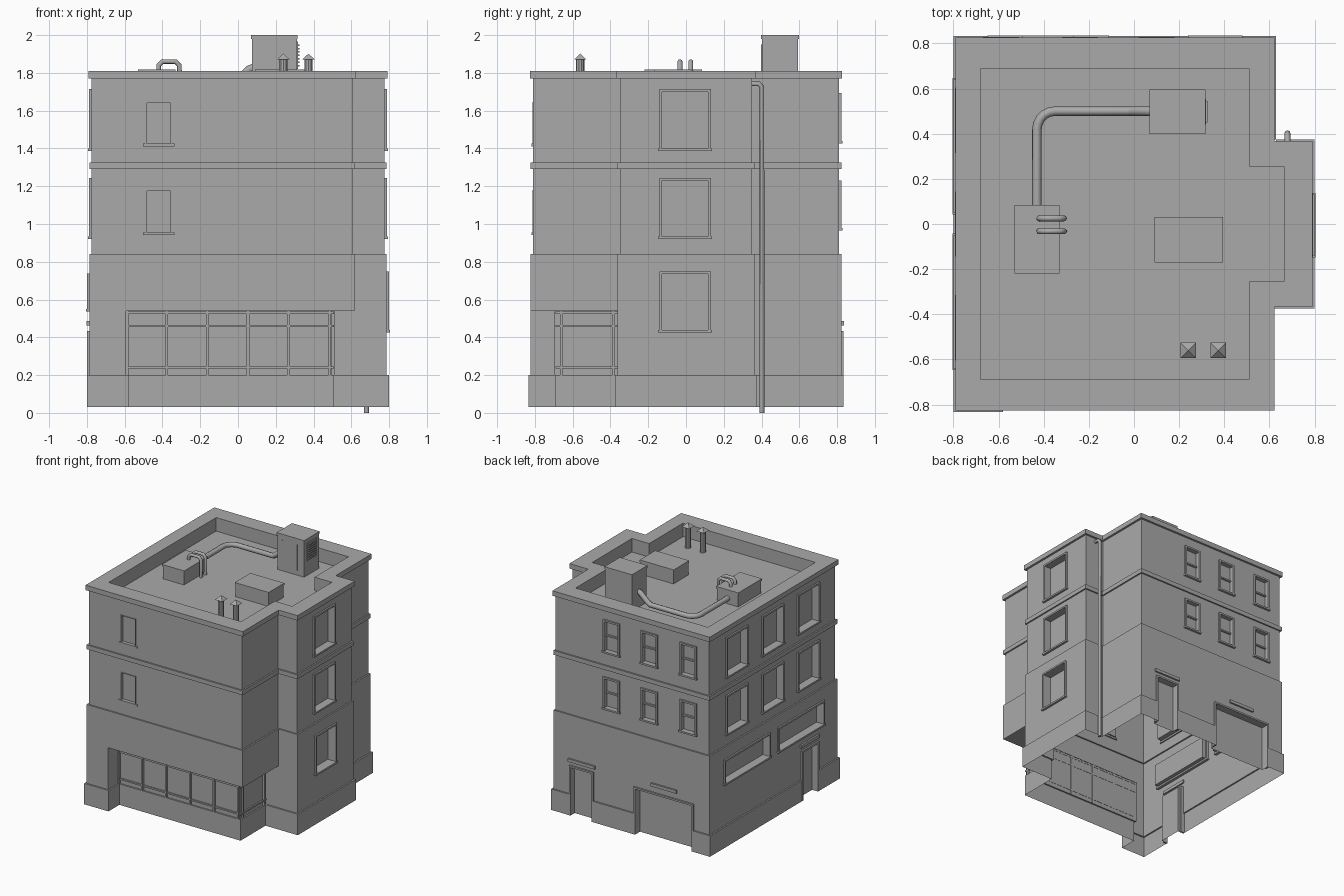
import bpy, bmesh, math
from mathutils import Vector, Matrix

if "Cube" in bpy.data.objects:
    bpy.data.objects.remove(bpy.data.objects["Cube"])

grey = bpy.data.materials.new("plain grey")
grey.use_nodes = True
grey.diffuse_color = (0.4, 0.4, 0.4, 1)
grey.node_tree.nodes["Principled BSDF"].inputs["Base Color"].default_value = (0.4, 0.4, 0.4, 1)


def finish(name, bm):
    mesh = bpy.data.meshes.new(name)
    bm.to_mesh(mesh)
    bm.free()
    mesh.materials.append(grey)
    ob = bpy.data.objects.new(name, mesh)
    bpy.context.collection.objects.link(ob)
    return ob


def quad(bm, *pts):
    return bm.faces.new([bm.verts.new(p) for p in pts])


def box(bm, x0, x1, y0, y1, z0, z1):
    m = Matrix.Translation(((x0 + x1) / 2, (y0 + y1) / 2, (z0 + z1) / 2))
    bmesh.ops.create_cube(bm, size=1, matrix=m @ Matrix.Diagonal((x1 - x0, y1 - y0, z1 - z0, 1)))


# Wall directions and how far each main wall plane lies from the centre
SIDES = {"front": (Vector((0, -1, 0)), .81), "back": (Vector((0, 1, 0)), .81),
         "left": (Vector((1, 0, 0)), .775), "right": (Vector((-1, 0, 0)), .775)}

# Openings: side, centre, width, bottom, top, recess depth, kind
openings = []
for z0, z1 in ((1.40, 1.70), (.935, 1.23)):
    openings += [("right", y, .25, z0, z1, .05, "window") for y in (.46, 0, -.46)]
for z0, z1 in ((1.40, 1.70), (.935, 1.23), (.44, .735)):
    openings.append(("left", -.005, .245, z0, z1, .05, "window"))
for z0, z1 in ((1.44, 1.68), (.98, 1.215)):
    openings += [("back", x, .12, z0, z1, .025, "sash") for x in (.10, -.24, -.59)]
for z0, z1 in ((1.425, 1.64), (.955, 1.175)):
    openings.append(("front", -.42, .125, z0, z1, .02, "small"))
openings += [("right", y, .565, .55, .725, .04, "window") for y in (.345, -.345)]
openings += [("right", -.46, .19, .03, .42, .03, "door"), ("back", .36, .19, .03, .42, .03, "door"),
             ("back", -.38, .51, .03, .40, .04, "door")]

# Footprints, counterclockwise
body = [(-.775, -.81), (.605, -.81), (.605, -.35), (.775, -.35),
        (.775, .35), (.605, .35), (.605, .81), (-.775, .81)]
shop = [(-.775, -.81), (-.605, -.81), (-.605, -.67), (.485, -.67), (.485, -.35)] + body[3:]
roof = [(-.68, -.69), (.51, -.69), (.51, -.255), (.665, -.255),
        (.665, .255), (.51, .255), (.51, .69), (-.68, .69)]


def grow(outline, o):
    out = []
    for i, p in enumerate(outline):
        a, b, c = Vector(outline[i - 1]), Vector(p), Vector(outline[(i + 1) % len(outline)])
        d, e = (b - a).normalized(), (c - b).normalized()
        out.append((b.x + o * (d.y + e.y), b.y - o * (d.x + e.x)))
    return out


def wall(bm, a, b, z0, z1, lip):
    """One wall sheet with recessed openings and an optional ledge on top."""
    a, b = Vector((*a, 0)), Vector((*b, 0))
    length, along = (b - a).length, (b - a).normalized()
    n = along.cross(Vector((0, 0, 1)))

    def p(u, z, d=0):
        return a + along * u - n * d + Vector((0, 0, z))

    holes = []
    for side, c, w, lo, hi, depth, kind in openings:
        normal, line = SIDES[side]
        if normal.dot(n) < .9:
            continue
        axis = Vector((abs(n.y), abs(n.x), 0))
        u = (c - a.dot(axis)) * along.dot(axis)
        if w / 2 < u < length - w / 2 and lo < z1 and hi > z0:
            holes.append((u - w / 2, u + w / 2, max(lo, z0), min(hi, z1), depth + a.dot(n) - line))
    us = sorted({0, length, *[h[0] for h in holes], *[h[1] for h in holes]})
    zs = sorted({z0, z1, *[h[2] for h in holes], *[h[3] for h in holes]})
    for u, v in zip(us, us[1:]):
        for s, t in zip(zs, zs[1:]):
            if any(h[0] < (u + v) / 2 < h[1] and h[2] < (s + t) / 2 < h[3] for h in holes):
                continue
            quad(bm, p(u, s), p(v, s), p(v, t), p(u, t))
            if lip and t == z1:
                quad(bm, p(u, t), p(v, t), p(v, t, lip), p(u, t, lip))
    for u, v, s, t, d in holes:
        quad(bm, p(u, s, d), p(v, s, d), p(v, t, d), p(u, t, d))
        quad(bm, p(u, s), p(u, s, d), p(u, t, d), p(u, t))
        quad(bm, p(v, t), p(v, t, d), p(v, s, d), p(v, s))
        if s > z0:
            quad(bm, p(u, s), p(v, s), p(v, s, d), p(u, s, d))
        if t < z1:
            quad(bm, p(u, t, d), p(v, t, d), p(v, t), p(u, t))


def shell(name, outline, z0, z1, lip=0):
    bm = bmesh.new()
    for i, a in enumerate(outline):
        wall(bm, a, outline[(i + 1) % len(outline)], z0, z1, lip)
    return finish(name, bm)


def ring(name, outer, inner, z0, z1):
    bm = bmesh.new()
    for i in range(len(outer)):
        j = (i + 1) % len(outer)
        a, b, c, d = outer[i], outer[j], inner[j], inner[i]
        quad(bm, (*a, z0), (*b, z0), (*b, z1), (*a, z1))
        quad(bm, (*a, z1), (*b, z1), (*c, z1), (*d, z1))
        quad(bm, (*d, z0), (*c, z0), (*b, z0), (*a, z0))
        quad(bm, (*d, z1), (*c, z1), (*c, z0), (*d, z0))
    finish(name, bm)


# Storeys, ledges and parapet
shell("base_course", grow(shop, .024), .03, .2, .012)
shell("ground_floor_lower", grow(shop, .012), .2, .54)
shell("ground_floor_upper", grow(body, .012), .54, .84, .012)
shell("upper_floors", body, .84, 1.78)
ring("floor_band", grow(body, .012), body, 1.29, 1.325)
ring("parapet_cap", grow(body, .017), roof, 1.77, 1.81)
shell("parapet_inside", roof[::-1], 1.70, 1.77)
bm = bmesh.new()
quad(bm, *[(x, y, 1.70) for x, y in roof])
finish("roof_deck", bm)
bm = bmesh.new()
box(bm, -.6, .617, -.822, -.68, .54, .545)
box(bm, .497, .617, -.68, -.36, .54, .545)
finish("shop_soffit", bm)


# Frames, sills and lintels
def plate(bm, side, u0, u1, z0, z1, d0, d1):
    n, line = SIDES[side]
    t = Vector((abs(n.y), abs(n.x), 0))
    p, q = n * (line + d0) + t * u0, n * (line + d1) + t * u1
    box(bm, min(p.x, q.x), max(p.x, q.x), min(p.y, q.y), max(p.y, q.y), z0, z1)


trim = bmesh.new()
for side, c, w, lo, hi, depth, kind in openings:
    wide = .006 if kind == "small" else .014
    skin = .012 if lo < .8 else 0
    out = skin + (.003 if kind == "small" else .013)
    u, v = c - w / 2, c + w / 2
    plate(trim, side, u - wide, u, lo, hi + wide, -.01, out)
    plate(trim, side, v, v + wide, lo, hi + wide, -.01, out)
    plate(trim, side, u, v, hi, hi + wide, -.01, out)
    if kind == "door":
        k = .12 if w < .3 else .115
        plate(trim, side, c - k, c + k, .462, .487, 0, skin + .014)
    else:
        plate(trim, side, u - .02, v + .02, lo - .014, lo, -.01, out + .005)
    if kind == "sash":
        mid = (lo + hi) / 2
        plate(trim, side, u, v, mid - .006, mid + .006, -.025, -.01)
finish("window_and_door_trim", trim)

# Shop window bars on the front and on the recessed flank
bm = bmesh.new()
for x in (-.587, -.377, -.162, .053, .267, .485):
    box(bm, x - .007, x + .007, -.697, -.68, .2, .54)
for z in (.24, .46, .53):
    box(bm, -.59, .5, -.692, -.68, z - .006, z + .006)
    box(bm, .495, .508, -.69, -.36, z - .006, z + .006)
for y in (-.66, -.385):
    box(bm, .495, .512, y - .007, y + .007, .2, .54)
finish("shop_window_bars", bm)

# Rooftop boxes with lids
bm = bmesh.new()
for x0, x1, y0, y1 in ((-.525, -.335, -.215, .08), (.095, .39, -.165, .025)):
    box(bm, x0, x1, y0, y1, 1.70, 1.80)
    box(bm, x0 - .005, x1 + .005, y0 - .005, y1 + .005, 1.80, 1.817)
finish("roof_boxes", bm)

# Rooftop cooling unit with louvres
bm = bmesh.new()
box(bm, .073, .312, .403, .592, 1.70, 1.98)
box(bm, .068, .316, .398, .597, 1.98, 2.0)
box(bm, .312, .318, .44, .555, 1.82, 1.965)
for i in range(7):
    z = 1.835 + i * .018
    box(bm, .318, .325, .45, .545, z, z + .008)
for x in (.12, .25):
    box(bm, x - .004, x + .004, .398, .403, 1.74, 1.95)
finish("cooling_unit", bm)

# Vent stacks with pyramid hats
bm = bmesh.new()
for x in (.24, .373):
    bmesh.ops.create_cone(bm, cap_ends=True, segments=10, radius1=.023, radius2=.023, depth=.18,
                          matrix=Matrix.Translation((x, -.56, 1.79)))
    bmesh.ops.create_cone(bm, cap_ends=True, segments=4, radius1=.048, radius2=0, depth=.032,
                          matrix=Matrix.Translation((x, -.56, 1.886)) @ Matrix.Rotation(math.pi / 4, 4, "Z"))
finish("vent_stacks", bm)


# Pipes
def pipe(name, pts, radius):
    cu = bpy.data.curves.new(name, "CURVE")
    cu.dimensions = "3D"
    cu.bevel_depth, cu.bevel_resolution, cu.use_fill_caps = radius, 2, True
    sp = cu.splines.new("POLY")
    sp.points.add(len(pts) - 1)
    for point, co in zip(sp.points, pts):
        point.co = (*co, 1)
    cu.materials.append(grey)
    ob = bpy.data.objects.new(name, cu)
    bpy.context.collection.objects.link(ob)


bend = [(-.35 - .08 * math.sin(a), .42 + .08 * math.cos(a), 1.745)
        for a in [i * math.pi / 10 for i in range(6)]]
pipe("roof_duct", [(.09, .5, 1.83), (.06, .5, 1.82), (.0, .5, 1.765), (-.03, .5, 1.745)]
     + bend + [(-.43, .07, 1.745)], .021)
for i, y in enumerate((.025, -.032)):
    pipe("bent_pipe_%d" % (i + 1), [(-.42, y, 1.80), (-.42, y, 1.84), (-.40, y, 1.86), (-.33, y, 1.86),
                                    (-.31, y, 1.84), (-.31, y, 1.70)], .013)
pipe("drainpipe", [(.68, .34, 1.742), (.68, .385, 1.742), (.68, .402, 1.725), (.68, .402, 0)], .013)
